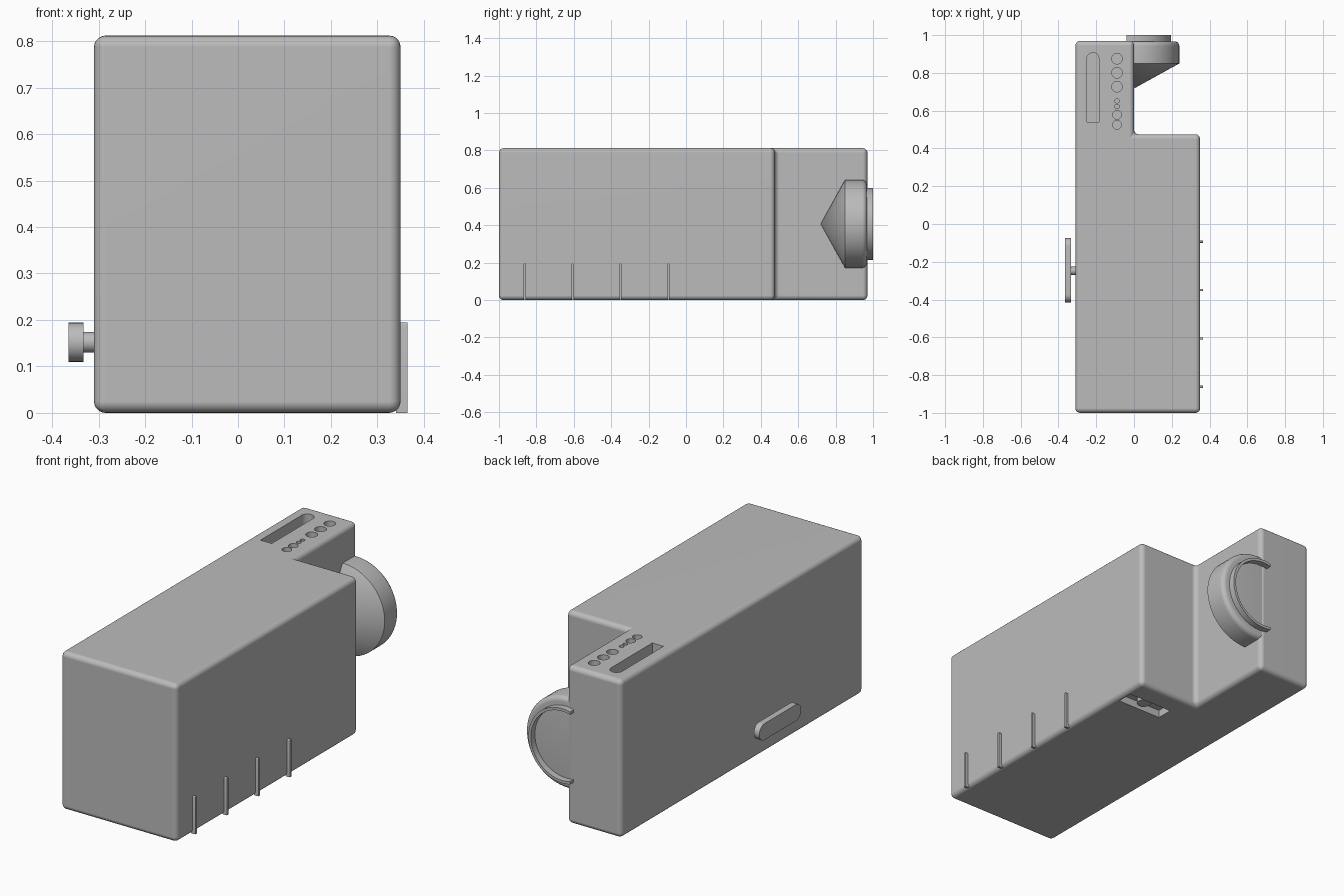
import bpy, bmesh, math
from mathutils import Matrix, Vector

cube = bpy.data.objects.get("Cube")
if cube:
    bpy.data.objects.remove(cube, do_unlink=True)

GREY = (0.5, 0.5, 0.5, 1)
mat = bpy.data.materials.new("plain grey")
mat.use_nodes = True
mat.diffuse_color = GREY
mat.node_tree.nodes["Principled BSDF"].inputs["Base Color"].default_value = GREY


def finish(bm, name):
    bmesh.ops.recalc_face_normals(bm, faces=bm.faces)
    mesh = bpy.data.meshes.new(name)
    bm.to_mesh(mesh)
    bm.free()
    ob = bpy.data.objects.new(name, mesh)
    bpy.context.collection.objects.link(ob)
    mesh.materials.append(mat)
    return ob


def activate(ob):
    bpy.ops.object.select_all(action='DESELECT')
    ob.select_set(True)
    bpy.context.view_layer.objects.active = ob


def smooth(ob, angle=30):
    activate(ob)
    bpy.ops.object.shade_smooth_by_angle(angle=math.radians(angle))


def prism(name, outline, low, high, axis='Z', bevel=0):
    """Extrude a 2D outline along Z, or a (y, z) outline along X."""
    bm = bmesh.new()
    place = (lambda a, b: (a, b, low)) if axis == 'Z' else (lambda a, b: (low, a, b))
    face = bm.faces.new([bm.verts.new(place(a, b)) for a, b in outline])
    ext = bmesh.ops.extrude_face_region(bm, geom=[face])
    move = Vector((0, 0, high - low)) if axis == 'Z' else Vector((high - low, 0, 0))
    bmesh.ops.translate(bm, vec=move,
                        verts=[v for v in ext['geom'] if isinstance(v, bmesh.types.BMVert)])
    bmesh.ops.recalc_face_normals(bm, faces=bm.faces)
    if bevel:
        bmesh.ops.bevel(bm, geom=bm.edges[:], offset=bevel, segments=5,
                        profile=0.5, affect='EDGES', clamp_overlap=True)
    return finish(bm, name)


def box(name, x, y, z):
    return prism(name, [(x[0], y[0]), (x[1], y[0]), (x[1], y[1]), (x[0], y[1])], *z)


def arc(cx, cy, r, start, end, steps=16):
    angles = [math.radians(start + (end - start) * i / steps) for i in range(steps + 1)]
    return [(cx + r * math.cos(a), cy + r * math.sin(a)) for a in angles]


def disc(name, x, y, r, low, high):
    return prism(name, arc(x, y, r, 0, 345, 23), low, high)


def cut(target, cutter):
    activate(target)
    mod = target.modifiers.new("cut", 'BOOLEAN')
    mod.operation, mod.solver, mod.object = 'DIFFERENCE', 'EXACT', cutter
    bpy.ops.object.modifier_apply(modifier=mod.name)
    bpy.data.objects.remove(cutter, do_unlink=True)


def lathe_y(name, profile, centre, steps=64):
    """Spin a (radius, y) profile around the Y axis."""
    bm = bmesh.new()
    verts = [bm.verts.new((r, y, 0)) for r, y in profile]
    edges = [bm.edges.new(p) for p in zip(verts, verts[1:])]
    bmesh.ops.spin(bm, geom=verts + edges, cent=(0, 0, 0), axis=(0, 1, 0),
                   angle=math.tau, steps=steps)
    bmesh.ops.remove_doubles(bm, verts=bm.verts, dist=0.0001)
    bmesh.ops.transform(bm, matrix=Matrix.Translation(centre), verts=bm.verts)
    return finish(bm, name)


# Stepped main body with rounded edges
TOP = 0.812
body = prism("body", [(-0.31, -1), (0.35, -1), (0.35, 0.475), (0, 0.475),
                      (0, 0.97), (-0.31, 0.97)], 0, TOP, bevel=0.025)

# Control slot and round holes in the top of the narrow end
cut(body, prism("slot_cutter", [(-0.25, 0.54), (-0.186, 0.54)]
                + arc(-0.218, 0.875, 0.032, 0, 180), TOP - 0.08, TOP + 0.1))
for y, r in ((0.875, 0.028), (0.80, 0.028), (0.727, 0.028), (0.652, 0.012),
             (0.622, 0.012), (0.578, 0.023), (0.525, 0.023)):
    cut(body, disc("hole_cutter", -0.09, y, r, TOP - 0.04, TOP + 0.1))

# Recess underneath with a small thumb disc
cut(body, box("recess_cutter", (0.07, 0.325), (0.275, 0.36), (-0.1, 0.04)))
disc("recess_disc", 0.2, 0.317, 0.035, 0.015, 0.045)

smooth(body, 35)
weighted = body.modifiers.new("flat face shading", 'WEIGHTED_NORMAL')
weighted.keep_sharp = True

# Round eyepiece: cone, drum and rounded rear shoulder
CENTRE = (0.005, 0, 0.407)
shoulder = arc(0.21, 0.942, 0.025, 0, 90, 6)
eyepiece = lathe_y("eyepiece", [(0, 0.72), (0.235, 0.85)] + shoulder + [(0, 0.967)], CENTRE)
smooth(eyepiece, 28)

# Thin open rim behind the eyepiece
rim = lathe_y("eyepiece_rim", [(0.178, 0.96), (0.192, 0.96), (0.192, 1),
                               (0.178, 1), (0.178, 0.96)], CENTRE)
cut(rim, box("rim_cutter", (-0.5, -0.04), (0.9, 1.1), (0, 0.8)))
smooth(rim)

# Side crank: stem and rounded bar
stem = prism("crank_stem", arc(-0.248, 0.152, 0.022, 0, 345, 23), -0.34, -0.30, 'X')
bar = prism("crank_bar", arc(-0.117, 0.152, 0.042, -90, 90)
            + arc(-0.373, 0.152, 0.042, 90, 270), -0.365, -0.333, 'X')
for ob in (stem, bar):
    smooth(ob)

# Four slim ribs on the other side
for i in range(4):
    y = -0.862 + i * 0.256
    rib = prism("side_rib_%d" % (i + 1), [(y - 0.006, 0), (y + 0.006, 0)]
                + arc(y, 0.189, 0.006, 0, 180, 8), 0.34, 0.365, 'X')
    smooth(rib)
